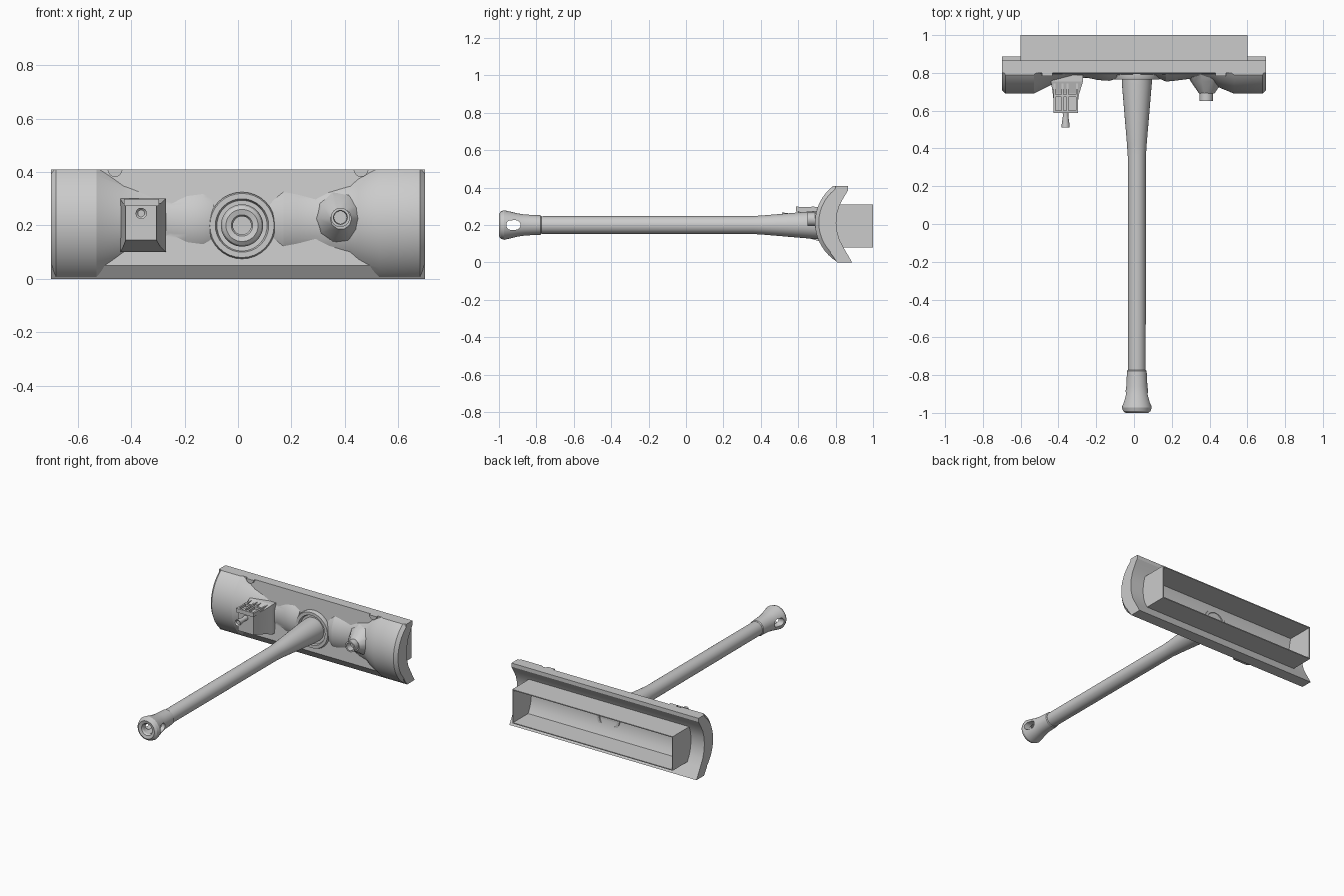
import bpy, bmesh, math
from mathutils import Vector

if "Cube" in bpy.data.objects:
    bpy.data.objects.remove(bpy.data.objects["Cube"])

grey = bpy.data.materials.new("plain grey")
grey.diffuse_color = (0.6, 0.6, 0.6, 1)
grey.use_nodes = True
grey.node_tree.nodes["Principled BSDF"].inputs["Base Color"].default_value = grey.diffuse_color


def finish(name, bm, smooth=30):
    bmesh.ops.recalc_face_normals(bm, faces=bm.faces)
    me = bpy.data.meshes.new(name)
    bm.to_mesh(me)
    bm.free()
    ob = bpy.data.objects.new(name, me)
    bpy.context.collection.objects.link(ob)
    me.materials.append(grey)
    shade(ob, smooth)
    return ob


def shade(ob, angle=30):
    bpy.ops.object.select_all(action='DESELECT')
    ob.select_set(True)
    bpy.context.view_layer.objects.active = ob
    bpy.ops.object.shade_smooth_by_angle(angle=math.radians(angle))


def prism(name, yz, x0, x1):
    """Side profile of (y, z) points pulled along x."""
    bm = bmesh.new()
    f = bm.faces.new([bm.verts.new((x0, y, z)) for y, z in yz])
    r = bmesh.ops.extrude_face_region(bm, geom=[f])
    bmesh.ops.translate(bm, vec=(x1 - x0, 0, 0),
                        verts=[v for v in r["geom"] if isinstance(v, bmesh.types.BMVert)])
    return finish(name, bm)


def box(name, x0, x1, y0, y1, z0, z1):
    return prism(name, [(y0, z0), (y1, z0), (y1, z1), (y0, z1)], x0, x1)


def lathe(name, profile, axis, a, b, n=48):
    """Revolve (radius, distance) points; a, b place the axis on the other two axes."""
    bm = bmesh.new()
    rings = []
    for r, t in profile:
        ring = []
        for i in range(n):
            c, s = math.cos(2 * math.pi * i / n) * r, math.sin(2 * math.pi * i / n) * r
            ring.append(bm.verts.new((t, a + c, b + s) if axis == 'X' else (a + c, t, b + s)))
        rings.append(ring)
    for p, q in zip(rings, rings[1:]):
        for i in range(n):
            bm.faces.new((p[i], p[(i + 1) % n], q[(i + 1) % n], q[i]))
    bm.faces.new(rings[0])
    bm.faces.new(rings[-1])
    return finish(name, bm)


def boolean(ob, tool, op):
    m = ob.modifiers.new("cut", 'BOOLEAN')
    m.operation, m.object, m.solver = op, tool, 'EXACT'
    bpy.context.view_layer.update()
    with bpy.context.temp_override(object=ob, active_object=ob):
        bpy.ops.object.modifier_apply(modifier=m.name)
    bpy.data.objects.remove(tool, do_unlink=True)


# Head: flat-fronted slab joined with a turned bulging body, trimmed to a curved shell
head = prism("head", [(.843, -.05), (.773, .05), (.802, .45), (.93, .45), (.93, -.05)], -.72, .72)
body = [(.205, -.72), (.225, -.70), (.245, -.68), (.245, -.53), (.195, -.43), (.165, -.30),
        (.160, -.25), (.173, -.19), (.177, -.13), (.165, -.09), (.12, -.089),
        (.12, .119), (.160, .12), (.181, .17), (.176, .22), (.167, .29), (.180, .34),
        (.194, .42), (.212, .45), (.245, .53), (.245, .68), (.225, .70), (.205, .72)]
boolean(head, lathe("body", body, 'X', .935, .213, 96), 'UNION')
for x in (-.46, .46):
    boolean(head, lathe("bump", [(.028, .783), (.028, .83)], 'Y', x, .41, 16), 'UNION')
shell = [(.6, 0), (.6, .41), (.866, .41), (.866, .385), (.842, .345), (.82, .305), (.807, .26),
         (.803, .21), (.808, .165), (.821, .12), (.845, .075), (.888, 0)]
boolean(head, prism("shell", shell, -.7, .7), 'INTERSECT')
shade(head, 25)

# Open rectangular frame behind the head
W = .006
box("frame_top", -.6, .6, .808, 1, .31 - W, .31)
box("frame_bottom", -.6, .6, .825, 1, .08, .08 + W)
for side, x in (("left", -.6), ("right", .6 - W)):
    prism("frame_" + side, [(1, .08), (1, .31), (.808, .31), (.797, .21), (.825, .08)], x, x + W)

# Socket where the handle meets the head, with its plug at the back
CX, CZ = .015, .2
lathe("socket_ring", [(.125, .798), (.125, .775), (.12, .764), (.1, .764), (.094, .782)],
      'Y', CX, CZ, 32)
lathe("socket_plug", [(.085, .785), (.085, .812), (.068, .812), (.066, .806)], 'Y', CX, CZ, 32)

# Handle: tapered shaft
lathe("handle", [(.045, -.79), (.047, -.765), (.048, .36), (.052, .42), (.079, .74), (.079, .785)],
      'Y', CX, CZ)

# Flared grip cap with an end bore and an oval hang slot
cap = lathe("grip_cap", [(.034, -.86), (.034, -.985), (.04, -.995), (.06, -1), (.073, -.99),
                         (.079, -.972), (.073, -.945), (.062, -.90), (.056, -.86), (.053, -.80),
                         (.052, -.778), (.047, -.773)], 'Y', CX, CZ)
slot = []
for i in range(24):
    t = 2 * math.pi * i / 24
    slot.append((-.923 + (.012 if math.cos(t) > 0 else -.012) + .026 * math.cos(t),
                 .2 + .026 * math.sin(t)))
boolean(cap, prism("slot", slot, -.2, .2), 'DIFFERENCE')
shade(cap)

# Switch housing: tapered block with a barred top
bm = bmesh.new()
sections = [(.79, -.44, -.27, .10, .30), (.755, -.44, -.27, .10, .30),
            (.69, -.43, -.29, .12, .282), (.60, -.42, -.305, .145, .282)]
rings = [[bm.verts.new((x, y, z)) for x, z in ((x0, z0), (x1, z0), (x1, z1), (x0, z1))]
         for y, x0, x1, z0, z1 in sections]
for p, q in zip(rings, rings[1:]):
    for i in range(4):
        bm.faces.new((p[i], p[(i + 1) % 4], q[(i + 1) % 4], q[i]))
bm.faces.new(rings[0])
bm.faces.new(rings[-1])
finish("housing", bm, 10)
for i, x in enumerate((-.427, -.385, -.358, -.308)):
    box(f"housing_bar_{i}", x, x + .012, .59, .765, .272, .297)
for i, y in enumerate((.588, .672, .755)):
    box(f"housing_rail_{i}", -.427, -.296, y, y + .014, .272, .299)

# Small lever knob on the housing front
lathe("lever_knob", [(.013, .49 + .03), (.021, .512), (.021, .525), (.014, .575), (.018, .61)],
      'Y', -.362, .245, 20)

# Nozzle on its raised faceted base
lathe("nozzle_base", [(.105, .792), (.085, .755), (.04, .69)], 'Y', .385, .225, 10)
lathe("nozzle", [(.024, .69), (.026, .65), (.036, .65), (.036, .72)], 'Y', .383, .23, 24)
